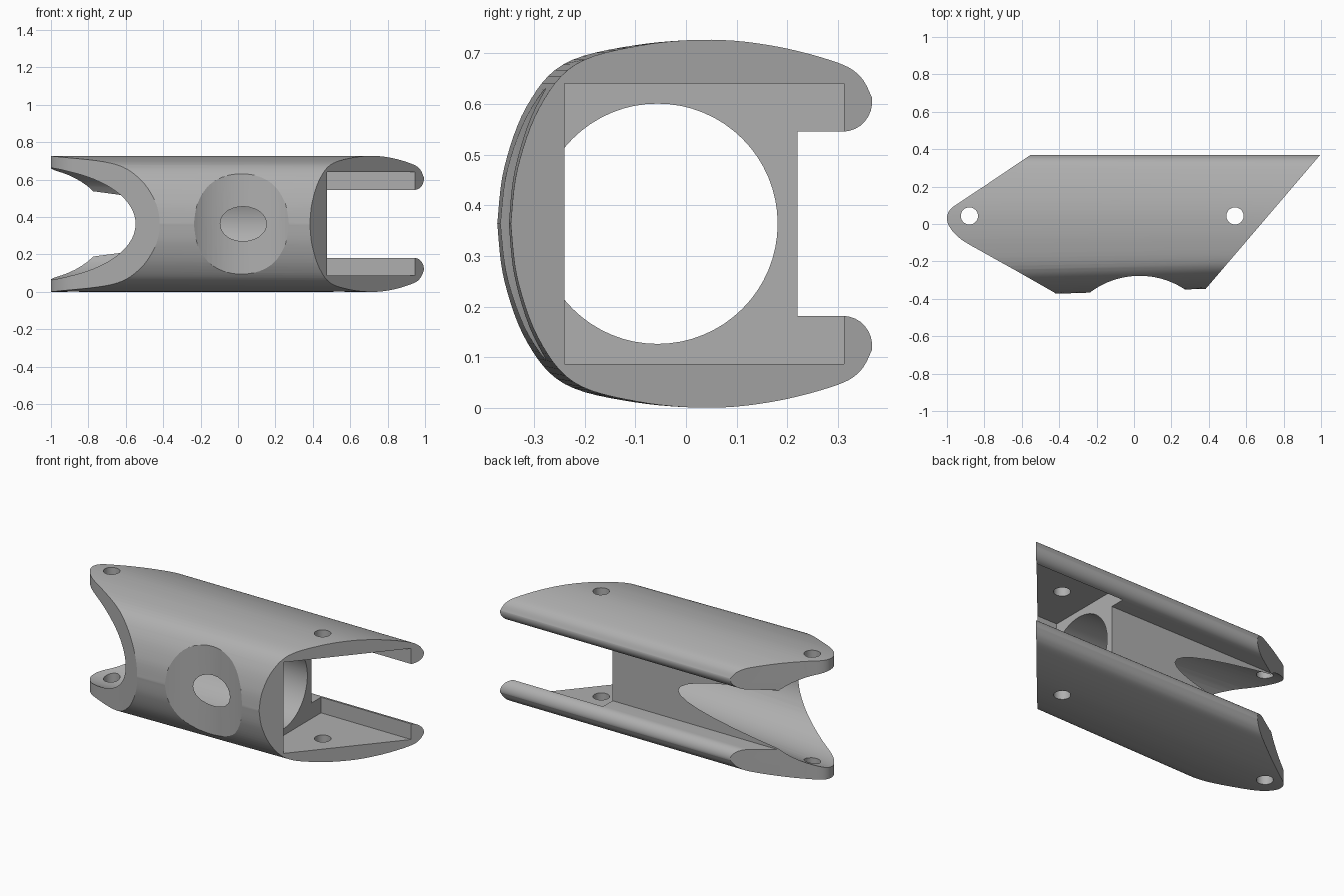
import bpy, bmesh, math
from mathutils import Vector

old = bpy.data.objects.get("Cube")
if old:
    bpy.data.objects.remove(old, do_unlink=True)

MID = 0.3635  # height of the mirror plane

grey = bpy.data.materials.new("plain grey")
grey.use_nodes = True
COLOUR = (0.43, 0.43, 0.43, 1)
grey.diffuse_color = COLOUR
grey.node_tree.nodes["Principled BSDF"].inputs["Base Color"].default_value = COLOUR


def spline(pts, steps=6):
    """Smooth curve through the points, ends included."""
    p = [Vector(pts[0])] + [Vector(q) for q in pts] + [Vector(pts[-1])]
    out = []
    for a, b, c, d in zip(p, p[1:], p[2:], p[3:]):
        for i in range(steps):
            t = i / steps
            out.append(0.5 * (2 * b + (c - a) * t + (2 * a - 5 * b + 4 * c - d) * t * t
                              + (3 * b - a - 3 * c + d) * t ** 3))
    return [tuple(v) for v in out] + [tuple(pts[-1])]


def loft(name, ring_a, ring_b):
    """Closed solid between two rings of equal length."""
    bm = bmesh.new()
    a = [bm.verts.new(v) for v in ring_a]
    b = [bm.verts.new(v) for v in ring_b]
    bm.faces.new(a)
    bm.faces.new(b[::-1])
    n = len(a)
    for i in range(n):
        j = (i + 1) % n
        bm.faces.new((a[i], b[i], b[j], a[j]))
    bmesh.ops.recalc_face_normals(bm, faces=bm.faces)
    me = bpy.data.meshes.new(name)
    bm.to_mesh(me)
    bm.free()
    ob = bpy.data.objects.new(name, me)
    me.materials.append(grey)
    bpy.context.collection.objects.link(ob)
    return ob


def circle(cx, cy, r, n):
    return [(cx + r * math.cos(math.tau * i / n), cy + r * math.sin(math.tau * i / n))
            for i in range(n)]


def prism(name, outline, z0=-0.2, z1=1.0):
    return loft(name, [(x, y, z0) for x, y in outline], [(x, y, z1) for x, y in outline])


def carve(target, cutter, operation="DIFFERENCE"):
    mod = target.modifiers.new(cutter.name, "BOOLEAN")
    mod.operation, mod.solver, mod.object = operation, "EXACT", cutter
    bpy.context.view_layer.objects.active = target
    bpy.ops.object.modifier_apply(modifier=mod.name)
    bpy.data.objects.remove(cutter, do_unlink=True)


# Channel section (y, z above the mirror plane): slot, rounded lip, top, front
lip = [(0.31 + 0.058 * math.sin(a), 0.242 - 0.06 * math.cos(a))
       for a in (math.radians(12 * i) for i in range(9))]
top = spline([(0.367, 0.25), (0.345, 0.29), (0.3, 0.318), (0.18, 0.35), (0.05, 0.3635),
              (-0.1, 0.352), (-0.235, 0.315), (-0.31, 0.23), (-0.355, 0.11), (-0.369, 0)])
half = [(0.22, 0.182)] + lip + top
section = half + [(y, -z) for y, z in reversed(half[:-1])]


def section_at(x):
    # the front narrows slightly towards +x
    return [(x, y * (1 - 0.09 * (x + 0.3)) if y < 0 else y, MID + z) for y, z in section]


link = loft("link_body", section_at(-1.1), section_at(1.1))

# Plan outline with rounded nose and slanted ends
nose = spline([(-0.8, 0.203), (-0.91, 0.13), (-0.98, 0.08), (-1.0, 0.03), (-0.98, -0.025),
               (-0.92, -0.085), (-0.8, -0.155), (-0.63, -0.25)])
plan = [(1.0, 0.375), (-0.545, 0.375)] + nose + [(-0.42, -0.37), (-0.36, -0.5),
                                                (0.25, -0.5), (0.385, -0.345)]
carve(link, prism("plan_cutter", plan), "INTERSECT")


# Skewed tapering bore from the nose end
def bore_ring(x):
    return [(x, y, z) for y, z in circle(-0.042 - 0.042 * x, MID, 0.253 - 0.046 * x, 64)]


carve(link, loft("bore_cutter", bore_ring(-1.2), bore_ring(0.4)))

# Box pocket at the slanted end
box = [(0.34, -0.24), (1.3, -0.24), (1.3, 0.312), (0.34, 0.312)]
carve(link, prism("pocket_cutter", box, MID - 0.277, MID + 0.277))

# Hollow across the front face
carve(link, prism("hollow_cutter", circle(0.03, -0.717, 0.44, 96)))

# Pin holes
for px in (-0.88, 0.54):
    carve(link, prism("pin_cutter", circle(px, 0.043, 0.046, 32)))

# Shading
bpy.ops.object.select_all(action="DESELECT")
link.select_set(True)
bpy.context.view_layer.objects.active = link
bpy.ops.object.shade_smooth_by_angle(angle=math.radians(25))
